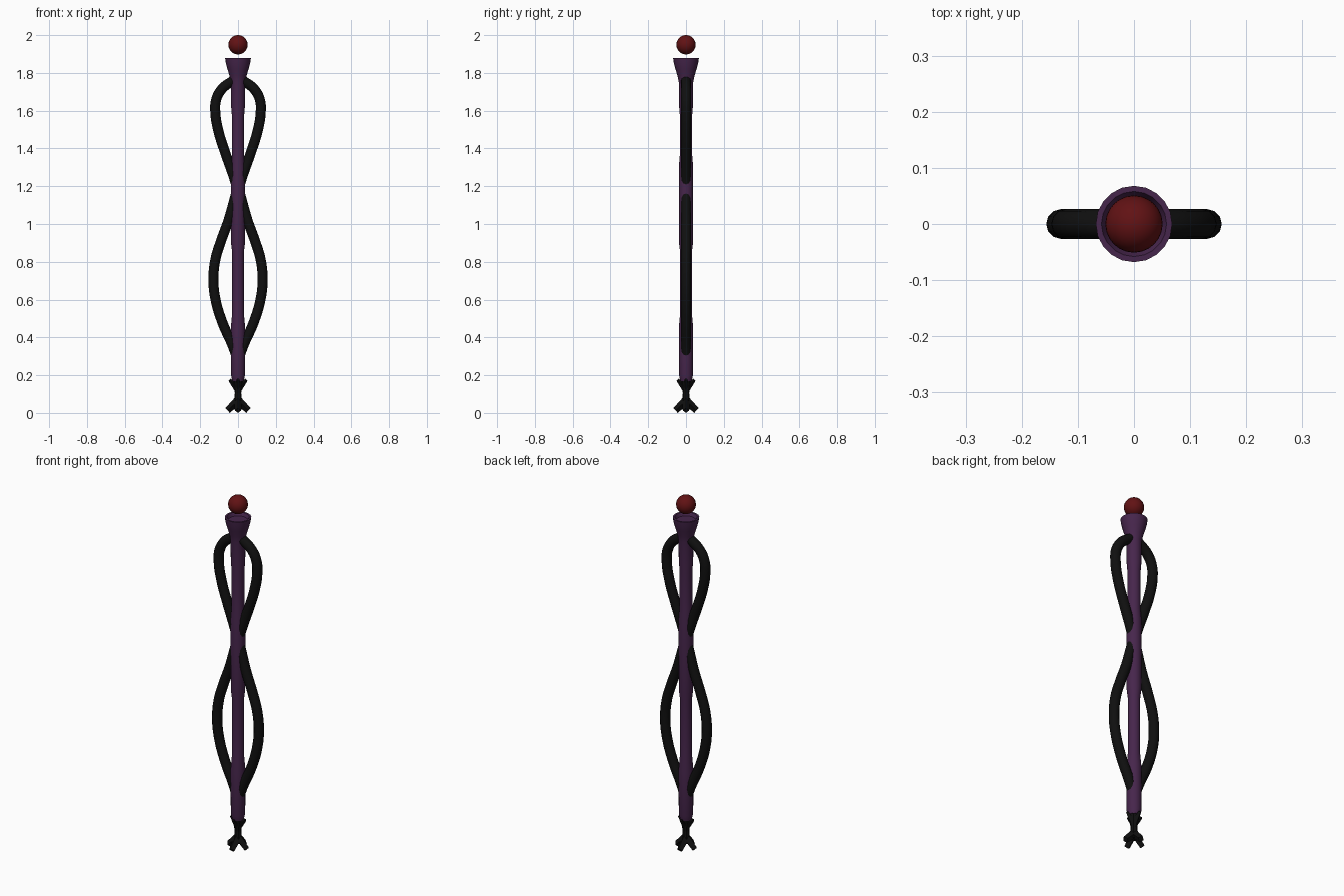
import bpy, bmesh, math
from mathutils import Vector, Matrix

if "Cube" in bpy.data.objects:
    bpy.data.objects.remove(bpy.data.objects["Cube"])


def material(name, rgb):
    m = bpy.data.materials.new(name)
    m.diffuse_color = (*rgb, 1)
    m.use_nodes = True
    m.node_tree.nodes["Principled BSDF"].inputs["Base Color"].default_value = m.diffuse_color
    return m


PURPLE = material("dark purple", (0.062, 0.019, 0.072))
BLACK = material("black", (0.005, 0.005, 0.005))
RED = material("deep red", (0.12, 0.006, 0.007))


def finish(name, bm, mat, angle=40):
    bmesh.ops.recalc_face_normals(bm, faces=bm.faces)
    me = bpy.data.meshes.new(name)
    bm.to_mesh(me)
    bm.free()
    ob = bpy.data.objects.new(name, me)
    bpy.context.collection.objects.link(ob)
    me.materials.append(mat)
    smooth(ob, angle)
    return ob


def smooth(ob, angle):
    bpy.ops.object.select_all(action='DESELECT')
    ob.select_set(True)
    bpy.context.view_layer.objects.active = ob
    bpy.ops.object.shade_smooth_by_angle(angle=math.radians(angle))


def lathe(name, profile, mat, sides=20):
    bm = bmesh.new()
    rings = []
    for r, z in profile:
        rings.append([bm.verts.new((r * math.cos(2 * math.pi * i / sides),
                                    r * math.sin(2 * math.pi * i / sides), z))
                      for i in range(sides)])
    for a, b in zip(rings, rings[1:]):
        for i in range(sides):
            j = (i + 1) % sides
            bm.faces.new((a[i], a[j], b[j], b[i]))
    bm.faces.new(rings[0])
    bm.faces.new(rings[-1])
    return finish(name, bm, mat)


def prong(bm, p, q, r1, r2, sides=4):
    p, q = Vector(p), Vector(q)
    d = q - p
    rot = d.to_track_quat('Z', 'Y').to_matrix().to_4x4()
    bmesh.ops.create_cone(bm, cap_ends=True, segments=sides, radius1=r1, radius2=r2,
                          depth=d.length, matrix=Matrix.Translation((p + q) / 2) @ rot)


def tube(name, points, side):
    cu = bpy.data.curves.new(name, 'CURVE')
    cu.dimensions = '3D'
    cu.bevel_depth = 0.0265
    cu.bevel_resolution = 4
    cu.resolution_u = 6
    cu.use_fill_caps = True
    sp = cu.splines.new('BEZIER')
    sp.bezier_points.add(len(points) - 1)
    for bp, (x, z) in zip(sp.bezier_points, points):
        bp.co = (x * side, 0, z)
        bp.handle_left_type = bp.handle_right_type = 'AUTO'
    ob = bpy.data.objects.new(name, cu)
    bpy.context.collection.objects.link(ob)
    cu.materials.append(BLACK)
    bpy.ops.object.select_all(action='DESELECT')
    ob.select_set(True)
    bpy.context.view_layer.objects.active = ob
    bpy.ops.object.convert(target='MESH')
    smooth(bpy.context.object, 50)


# Shaft with thicker grips and flared, shallow cup at the top
lathe("shaft", [(0.03, 0.17), (0.037, 0.2), (0.038, 0.45), (0.031, 0.53), (0.031, 0.85),
                (0.037, 0.9), (0.038, 1.3), (0.033, 1.36), (0.033, 1.58), (0.037, 1.63),
                (0.038, 1.75), (0.045, 1.785), (0.056, 1.82), (0.064, 1.85), (0.068, 1.878),
                (0.058, 1.878), (0.05, 1.86)], PURPLE)

# Floating orb
bm = bmesh.new()
bmesh.ops.create_uvsphere(bm, u_segments=24, v_segments=16, radius=0.051,
                          matrix=Matrix.Translation((0, 0, 1.949)))
finish("orb", bm, RED)

# Bowed side bars, mirrored left and right
LOWER = [(0.004, 0.29), (0.03, 0.36), (0.083, 0.48), (0.119, 0.6), (0.13, 0.7),
         (0.12, 0.81), (0.09, 0.91), (0.05, 1.02), (0.027, 1.1), (0.008, 1.17)]
UPPER = [(0.004, 1.19), (0.026, 1.26), (0.065, 1.37), (0.103, 1.49), (0.12, 1.59),
         (0.115, 1.66), (0.085, 1.715), (0.04, 1.75), (0.004, 1.77)]
for side, label in ((1, "right"), (-1, "left")):
    tube("lower_bar_" + label, LOWER, side)
    tube("upper_bar_" + label, UPPER, side)

# Clawed foot: stem, four upper spikes and four toes
bm = bmesh.new()
prong(bm, (0, 0, 0.045), (0, 0, 0.11), 0.022, 0.017, 8)
prong(bm, (0, 0, 0.11), (0, 0, 0.19), 0.017, 0.032, 8)
for k in range(4):
    c, s = round(math.cos(k * math.pi / 2)), round(math.sin(k * math.pi / 2))
    prong(bm, (0.008 * c, 0.008 * s, 0.138), (0.045 * c, 0.045 * s, 0.177), 0.018, 0.008)
    prong(bm, (0.004 * c, 0.004 * s, 0.07), (0.055 * c, 0.055 * s, 0.022), 0.021, 0.017)
lo = min(v.co.z for v in bm.verts)
for v in bm.verts:
    v.co.z -= lo * (0.19 - v.co.z) / (0.19 - lo)
finish("claw_foot", bm, BLACK, 30)
